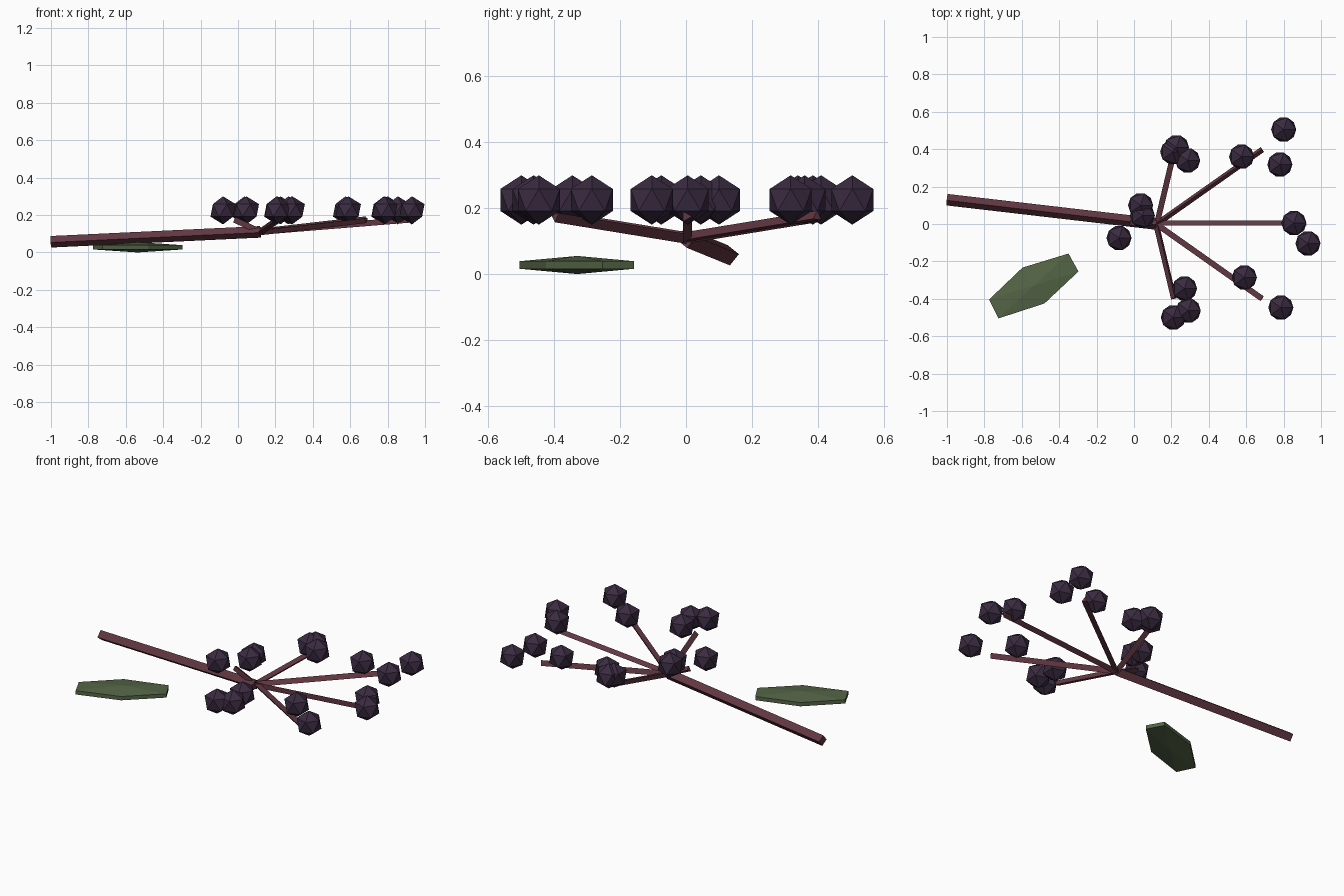
import bpy, bmesh, math
from mathutils import Vector, Matrix

cube = bpy.data.objects.get("Cube")
if cube:
    bpy.data.objects.remove(cube, do_unlink=True)


def material(name, rgb):
    mat = bpy.data.materials.new(name)
    mat.use_nodes = True
    mat.diffuse_color = (*rgb, 1)
    mat.node_tree.nodes["Principled BSDF"].inputs["Base Color"].default_value = (*rgb, 1)
    return mat


def make_object(name, bm, mat):
    bmesh.ops.recalc_face_normals(bm, faces=bm.faces)
    mesh = bpy.data.meshes.new(name)
    bm.to_mesh(mesh)
    bm.free()
    mesh.materials.append(mat)
    obj = bpy.data.objects.new(name, mesh)
    bpy.context.collection.objects.link(obj)
    return obj


def rod(name, start, end, radius, sides, mat):
    """Straight prism between two points."""
    start, end = Vector(start), Vector(end)
    axis = end - start
    turn = Vector((0, 0, 1)).rotation_difference(axis).to_matrix().to_4x4()
    bm = bmesh.new()
    bmesh.ops.create_cone(bm, cap_ends=True, segments=sides, radius1=radius,
                          radius2=radius, depth=axis.length,
                          matrix=Matrix.Translation((start + end) / 2) @ turn)
    return make_object(name, bm, mat)


bark = material("red_brown_bark", (0.12, 0.038, 0.054))
skin = material("dark_purple_berry", (0.042, 0.024, 0.052))
green = material("olive_green_leaf", (0.09, 0.13, 0.062))

# Main stem
hub = (0.12, 0, 0.11)
rod("main_stem", (-1, 0.13, 0.057), hub, 0.031, 4, bark)

# Stalks fanning out to an ellipse around the berry head
for i in range(6):
    a = math.radians(60 * i)
    tip = (0.45 + 0.47 * math.cos(a), 0.46 * math.sin(a), 0.175)
    rod(f"berry_stalk_{i + 1}", hub, tip, 0.018, 3, bark)

# Berries, grouped by stalk
berries = [
    (0.855, 0.005), (0.93, -0.104),
    (0.80, 0.505), (0.575, 0.36), (0.78, 0.318),
    (0.227, 0.41), (0.207, 0.385), (0.287, 0.34),
    (0.035, 0.10), (0.045, 0.045), (-0.08, -0.075),
    (0.27, -0.345), (0.21, -0.50), (0.29, -0.463),
    (0.59, -0.286), (0.785, -0.447),
]
for i, (x, y) in enumerate(berries):
    bm = bmesh.new()
    bmesh.ops.create_icosphere(bm, subdivisions=1, radius=0.075,
                               matrix=Matrix.Translation((x, y, 0.225)))
    make_object(f"berry_{i + 1}", bm, skin)

# Leaf: six-sided rim, domed to a point above and below
outline = [(-0.35, -0.158), (-0.596, -0.233), (-0.775, -0.404),
           (-0.725, -0.505), (-0.479, -0.425), (-0.297, -0.254)]
bm = bmesh.new()
low = [bm.verts.new((x, y, 0.016)) for x, y in outline]
high = [bm.verts.new((x, y, 0.039)) for x, y in outline]
bottom = bm.verts.new((-0.536, -0.33, 0))
top = bm.verts.new((-0.536, -0.33, 0.055))
for i in range(6):
    j = (i + 1) % 6
    bm.faces.new((low[i], low[j], high[j], high[i]))
    bm.faces.new((high[i], high[j], top))
    bm.faces.new((low[j], low[i], bottom))
make_object("leaf", bm, green)
